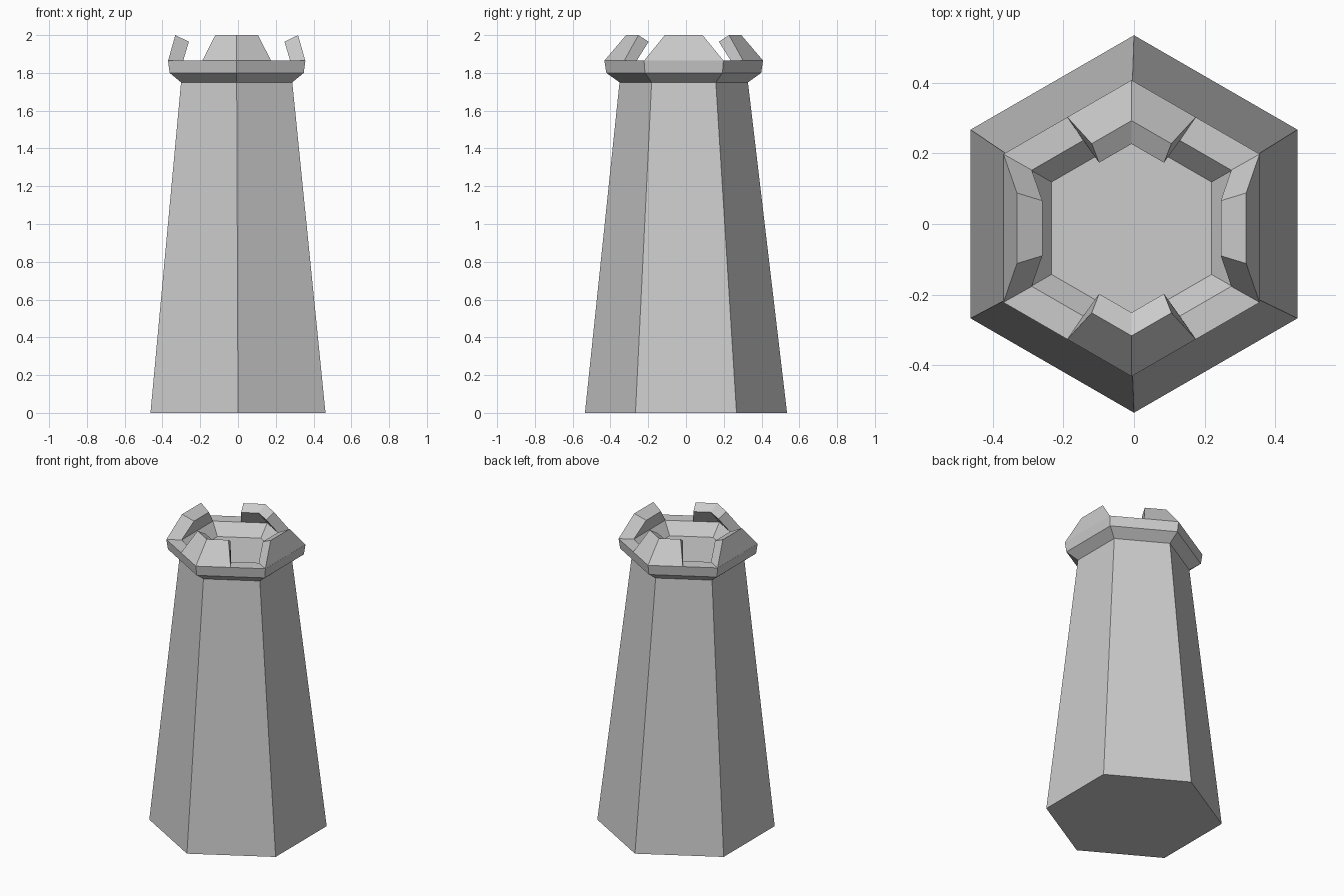
import bpy, bmesh
from math import radians, sin, cos, sqrt
from mathutils import Matrix, Vector

cube = bpy.data.objects.get("Cube")
if cube:
    bpy.data.objects.remove(cube)

stone = bpy.data.materials.new("grey_stone")
stone.use_nodes = True
GREY = (0.6, 0.6, 0.6, 1)
stone.diffuse_color = GREY
stone.node_tree.nodes["Principled BSDF"].inputs["Base Color"].default_value = GREY

LEAN = Vector((-0.007, -0.012, 0))   # the crown sits slightly off centre


def finish(name, bm):
    mesh = bpy.data.meshes.new(name)
    bm.to_mesh(mesh)
    bm.free()
    mesh.materials.append(stone)
    obj = bpy.data.objects.new(name, mesh)
    bpy.context.collection.objects.link(obj)


def bridge(bm, rows, closed):
    """Quads between successive rows of vertices."""
    for a, b in zip(rows, rows[1:]):
        n = len(a)
        for i in range(n if closed else n - 1):
            j = (i + 1) % n
            bm.faces.new((a[i], a[j], b[j], b[i]))


def hex_shell(name, profile, bottom, top):
    """Six-sided shell from (radius, height, centre) rings."""
    bm = bmesh.new()
    rings = []
    for r, z, centre in profile:
        angles = [radians(30 + 60 * i) for i in range(6)]
        rings.append([bm.verts.new(centre + Vector((r * cos(a), r * sin(a), z)))
                      for a in angles])
    bridge(bm, rings, True)
    if bottom:
        bm.faces.new(rings[0][::-1])
    if top:
        bm.faces.new(rings[-1])
    finish(name, bm)


def merlon(name, section, heading, corner):
    """Battlement from (distance, half width, height) rows, facing +y then turned."""
    bm = bmesh.new()
    turn = Matrix.Translation(LEAN) @ Matrix.Rotation(radians(heading), 4, 'Z')
    rows = []
    for d, w, z in section:
        drop = w / sqrt(3) if corner else 0
        pts = [(w, d - drop, z), (-w, d - drop, z)]
        if corner:
            pts.insert(1, (0, d, z))
        rows.append([bm.verts.new(turn @ Vector(p)) for p in pts])
    bridge(bm, rows, False)
    bm.faces.new([row[0] for row in rows][::-1])
    bm.faces.new([row[-1] for row in rows])
    # Outside normals follow from the row order: up the outside, over, down the inside
    finish(name, bm)


# Tapered tower shaft
hex_shell("tower_shaft", [(0.535, 0, Vector()), (0.34, 1.75, LEAN)], True, False)

# Flared parapet with a sunken floor
parapet = [(0.34, 1.75), (0.41, 1.80), (0.42, 1.865), (0.328, 1.865), (0.262, 1.79)]
hex_shell("parapet", [(r, z, LEAN) for r, z in parapet], False, True)

# Battlements: flat ones on the left and right, bent ones on the front and back corners
flat = [(0.363, 0.21, 1.865), (0.325, 0.10, 2.0), (0.253, 0.078, 1.965), (0.283, 0.165, 1.865)]
bent = [(0.42, 0.182, 1.865), (0.305, 0.113, 2.0), (0.239, 0.092, 1.965), (0.328, 0.137, 1.865)]
for name, section, heading, corner in (
        ("left_merlon", flat, -90, False), ("right_merlon", flat, 90, False),
        ("back_merlon", bent, 0, True), ("front_merlon", bent, 180, True)):
    merlon(name, section, heading, corner)
